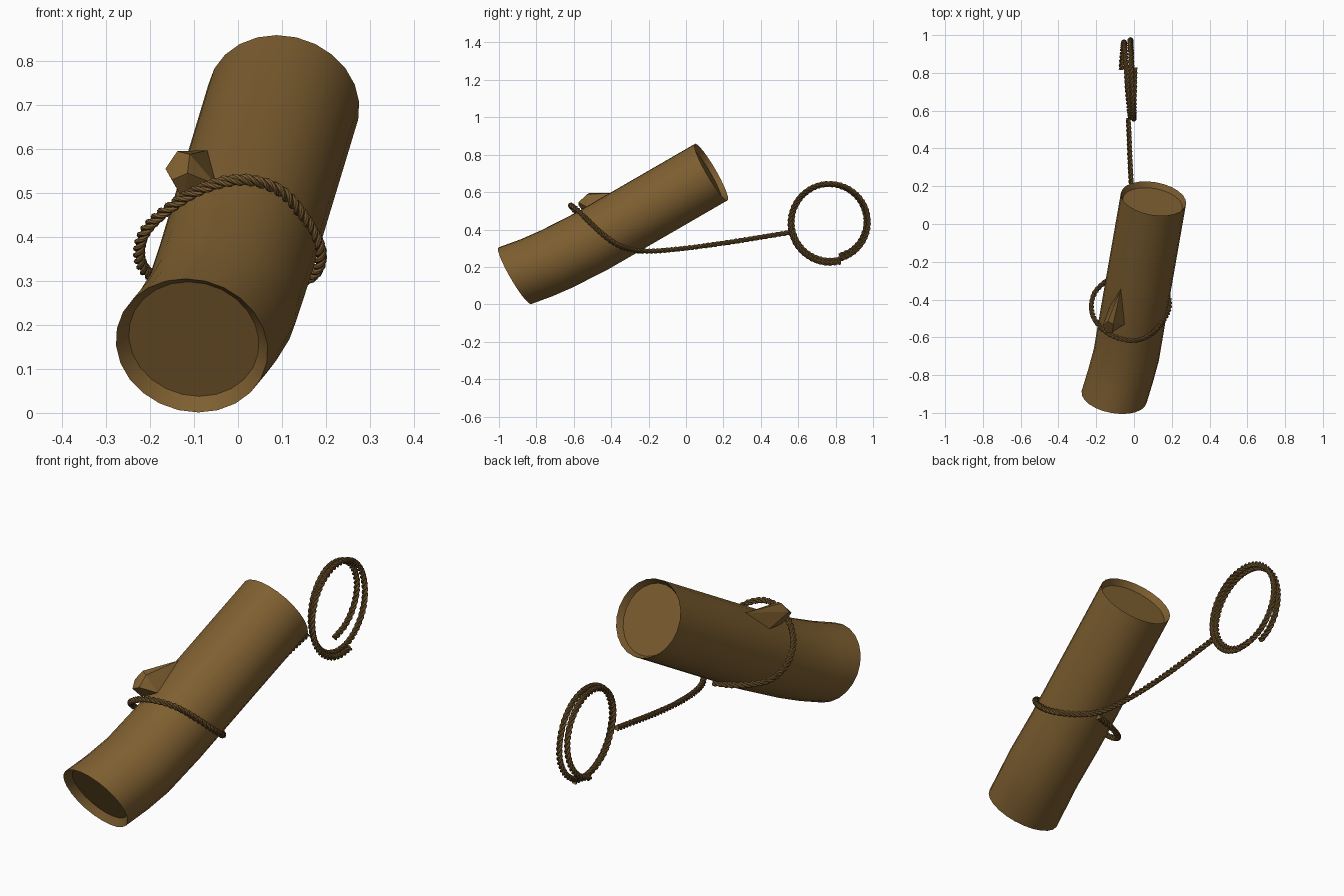
import bpy, bmesh, math
from mathutils import Vector, Quaternion

if "Cube" in bpy.data.objects:
    bpy.data.objects.remove(bpy.data.objects["Cube"])

brown = bpy.data.materials.new("bark_brown")
brown.diffuse_color = (0.21, 0.115, 0.03, 1)
brown.use_nodes = True
brown.node_tree.nodes["Principled BSDF"].inputs["Base Color"].default_value = brown.diffuse_color
rope_mat = bpy.data.materials.new("rope_brown")
rope_mat.diffuse_color = (0.19, 0.105, 0.03, 1)
rope_mat.use_nodes = True
rope_mat.node_tree.nodes["Principled BSDF"].inputs["Base Color"].default_value = rope_mat.diffuse_color


def finish(name, bm, mat, smooth=None):
    bmesh.ops.recalc_face_normals(bm, faces=bm.faces)
    me = bpy.data.meshes.new(name)
    bm.to_mesh(me)
    bm.free()
    ob = bpy.data.objects.new(name, me)
    bpy.context.collection.objects.link(ob)
    me.materials.append(mat)
    if smooth:
        bpy.ops.object.select_all(action='DESELECT')
        ob.select_set(True)
        bpy.context.view_layer.objects.active = ob
        bpy.ops.object.shade_smooth_by_angle(angle=math.radians(smooth))
    return ob


def bridge(bm, rings):
    for a, b in zip(rings, rings[1:]):
        n = len(a)
        for i in range(n):
            bm.faces.new((a[i], a[(i + 1) % n], b[(i + 1) % n], b[i]))


def spline(pts, step):
    # Catmull-Rom through the points, then even spacing
    p = [Vector(q) for q in pts]
    p = [2 * p[0] - p[1]] + p + [2 * p[-1] - p[-2]]
    dense = []
    for a, b, c, d in zip(p, p[1:], p[2:], p[3:]):
        for k in range(40):
            t = k / 40
            dense.append(0.5 * (2 * b + (c - a) * t + (2 * a - 5 * b + 4 * c - d) * t * t
                                + (3 * b - a - 3 * c + d) * t ** 3))
    dense.append(p[-2])
    out, acc = [dense[0]], 0
    for a, b in zip(dense, dense[1:]):
        acc += (b - a).length
        if acc >= step:
            out.append(b)
            acc = 0
    return out


# Log: parallel rings along a slightly bent axis, with recessed end caps
axis = Vector((0.151, 0.855, 0.496)).normalized()
side = axis.cross(Vector((0, 0, 1))).normalized()
up = side.cross(axis)
R, N = 0.175, 24
low, high = Vector((-0.105, -0.915, 0.153)), Vector((0.103, 0.135, 0.707))
sections = [(low + axis * 0.03, 0.15), (low, R), ((-0.07, -0.80, 0.195), R),
            ((-0.04, -0.69, 0.243), R), ((-0.008, -0.5, 0.34), R),
            (high, R), (high - axis * 0.03, 0.16)]
bm = bmesh.new()
rings = []
for c, r in sections:
    rings.append([bm.verts.new(Vector(c) + (side * math.cos(a) + up * math.sin(a)) * r)
                  for a in (2 * math.pi * i / N for i in range(N))])
bridge(bm, rings)
bm.faces.new(rings[0])
bm.faces.new(rings[-1])
finish("log", bm, brown, 30)

# Broken branch stub: faceted hull growing out of the log
stub = [(-0.165, -0.535, 0.555), (-0.138, -0.515, 0.595), (-0.11, -0.53, 0.588),
        (-0.115, -0.575, 0.545), (-0.15, -0.575, 0.53), (-0.07, -0.345, 0.597),
        (-0.05, -0.53, 0.52), (-0.125, -0.54, 0.485), (-0.13, -0.44, 0.50)]
bm = bmesh.new()
for co in stub:
    bm.verts.new(co)
bmesh.ops.convex_hull(bm, input=bm.verts)
finish("branch_stub", bm, brown)


# Rope: three twisted strands following a path
def rope(name, pts, pitch=0.075, offset=0.007, rad=0.0078, sides=6):
    path = spline(pts, 0.007)
    tans = [(path[min(i + 1, len(path) - 1)] - path[max(i - 1, 0)]).normalized()
            for i in range(len(path))]
    u = tans[0].orthogonal().normalized()
    frames, dist = [], 0
    for i, (p, t) in enumerate(zip(path, tans)):
        if i:
            dist += (p - path[i - 1]).length
            u = tans[i - 1].rotation_difference(t) @ u
        u = (u - t * u.dot(t)).normalized()
        frames.append((p, t, u.copy(), dist))
    bm = bmesh.new()
    for s in range(3):
        rings = []
        for p, t, u, d in frames:
            n = Quaternion(t, 2 * math.pi * (d / pitch + s / 3)) @ u
            b = t.cross(n)
            rings.append([bm.verts.new(p + n * offset + (n * math.cos(a) + b * math.sin(a)) * rad)
                          for a in (2 * math.pi * k / sides for k in range(sides))])
        bridge(bm, rings)
        bm.faces.new(rings[0])
        bm.faces.new(rings[-1])
    finish(name, bm, rope_mat, 50)


# Loop round the log and the trailing line to the coil
rope("rope_loop", [
    (0.02, -0.23, 0.285), (-0.07, -0.26, 0.287), (-0.15, -0.305, 0.297),
    (-0.205, -0.36, 0.318), (-0.225, -0.43, 0.36), (-0.21, -0.50, 0.415),
    (-0.155, -0.565, 0.467), (-0.075, -0.605, 0.513), (0.015, -0.615, 0.53),
    (0.095, -0.58, 0.505), (0.15, -0.52, 0.445), (0.187, -0.44, 0.37),
    (0.172, -0.36, 0.315), (0.11, -0.285, 0.292), (0.05, -0.19, 0.284),
    (0.01, -0.02, 0.298), (-0.015, 0.22, 0.33), (-0.03, 0.56, 0.385)])

# Coil: two turns, stepping sideways
xs = [-0.068, -0.05, -0.035, -0.012, -0.012, -0.02, -0.012, 0.0, 0.004]
coil = []
for k in range(33):
    q = k / 4
    i = min(int(q), 7)
    x = xs[i] + (xs[i + 1] - xs[i]) * (q - i)
    a = -math.pi / 2 + 0.27 + q * math.pi / 2
    r = 0.185 + 0.025 * min(1, q / 2) + 0.01 * q / 8 - 0.012 * math.sin(math.pi * q / 8)
    coil.append((x, 0.77 + r * math.cos(a), 0.438 + r * math.sin(a)))
rope("rope_coil", coil)
